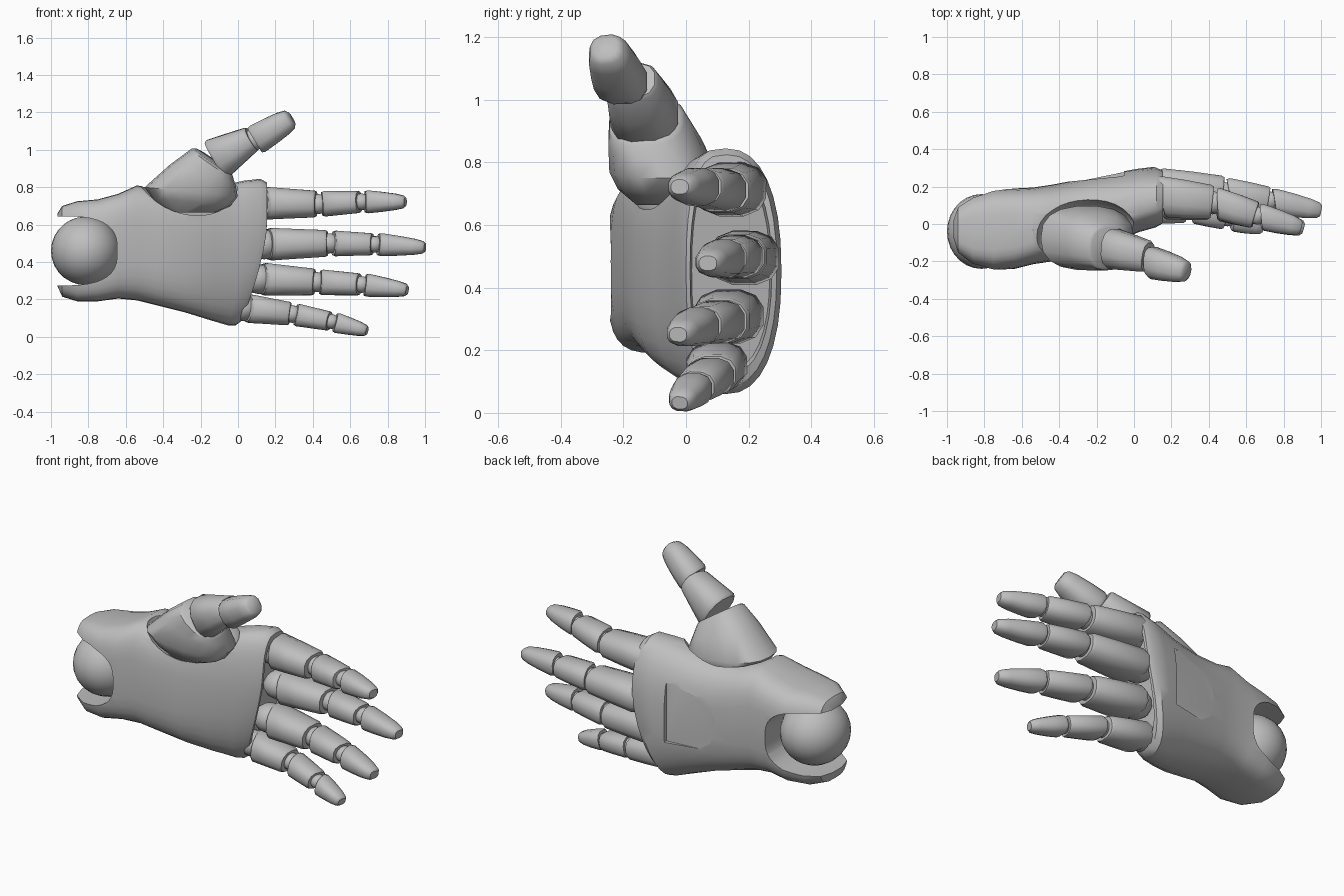
import bpy, bmesh, math
from mathutils import Vector

if "Cube" in bpy.data.objects:
    bpy.data.objects.remove(bpy.data.objects["Cube"])

grey = bpy.data.materials.new("plain_grey")
grey.diffuse_color = (0.52, 0.52, 0.52, 1)
grey.use_nodes = True
grey.node_tree.nodes["Principled BSDF"].inputs["Base Color"].default_value = grey.diffuse_color


def spow(v, p):
    return math.copysign(abs(v) ** p, v)


def finish(ob, angle=40):
    bpy.ops.object.select_all(action='DESELECT')
    bpy.context.view_layer.objects.active = ob
    ob.select_set(True)
    bpy.ops.object.shade_smooth_by_angle(angle=math.radians(angle))


def skin(name, rings):
    """Closed tube through rings of equal point count."""
    bm = bmesh.new()
    loops = [[bm.verts.new(p) for p in r] for r in rings]
    n = len(loops[0])
    for a, b in zip(loops, loops[1:]):
        for i in range(n):
            j = (i + 1) % n
            bm.faces.new((a[i], a[j], b[j], b[i]))
    bm.faces.new(loops[0])
    bm.faces.new(loops[-1])
    bmesh.ops.recalc_face_normals(bm, faces=bm.faces)
    me = bpy.data.meshes.new(name)
    bm.to_mesh(me)
    bm.free()
    ob = bpy.data.objects.new(name, me)
    bpy.context.collection.objects.link(ob)
    me.materials.append(grey)
    return ob


def ring(c, normal, ay, bz, n=14, p=0.8):
    """Rounded section at c; ay is the half size near y, bz the other one."""
    c, nrm = Vector(c), Vector(normal).normalized()
    u = Vector((0, 1, 0))
    u = (u - nrm * nrm.dot(u)).normalized()
    v = nrm.cross(u)
    pts = []
    for i in range(n):
        t = 2 * math.pi * (i + 0.5) / n
        pts.append(c + u * ay * spow(math.cos(t), p) + v * bz * spow(math.sin(t), p))
    return pts


def ball(name, c, r, seg=24):
    bpy.ops.mesh.primitive_uv_sphere_add(segments=seg, ring_count=seg // 2, location=c)
    ob = bpy.context.object
    ob.name = name
    ob.scale = r
    ob.data.materials.append(grey)
    finish(ob)
    return ob


def cut(ob, cutter):
    m = ob.modifiers.new("cut", 'BOOLEAN')
    m.operation = 'DIFFERENCE'
    m.object = cutter
    cutter.hide_render = True
    bpy.context.view_layer.update()
    bpy.context.view_layer.objects.active = ob
    bpy.ops.object.modifier_apply(modifier=m.name)
    bpy.data.objects.remove(cutter)


# Palm: D-shaped sections from wrist to knuckles
# (x, z low, z high, y front, y back, skew, squareness)
stations = [
    (-0.965, 0.27, 0.66, -0.10, 0.05, 0, 0.6),
    (-0.94, 0.215, 0.70, -0.17, 0.11, 0, 0.55),
    (-0.86, 0.19, 0.725, -0.225, 0.155, 0, 0.5),
    (-0.75, 0.19, 0.735, -0.25, 0.185, 0, 0.5),
    (-0.64, 0.205, 0.765, -0.24, 0.19, 0, 0.55),
    (-0.54, 0.195, 0.81, -0.215, 0.195, 0, 0.6),
    (-0.44, 0.17, 0.79, -0.20, 0.21, 0, 0.65),
    (-0.28, 0.13, 0.78, -0.165, 0.24, 0, 0.7),
    (-0.12, 0.09, 0.80, -0.105, 0.27, 0.03, 0.8),
    (0.03, 0.06, 0.835, -0.045, 0.295, 0.07, 0.85),
    (0.12, 0.06, 0.845, -0.02, 0.305, 0.12, 0.85),
    (0.155, 0.085, 0.825, 0.0, 0.29, 0.13, 0.85),
]


def palm_ring(x, z0, z1, yf, yb, skew, p, n=32, shrink=1, push=0):
    pts, zc, hz, ym = [], (z0 + z1) / 2, (z1 - z0) / 2, yf + 0.45 * (yb - yf)
    for i in range(n):
        t = 2 * math.pi * i / n
        c, s = math.cos(t), math.sin(t)
        y = ym + shrink * ((yb - ym) * spow(s, p) if s > 0 else (ym - yf) * spow(s, min(p, 0.65)))
        z = zc + shrink * hz * spow(c, p)
        pts.append(Vector((x - push - skew * max(0, (0.6 - z) / 0.5) ** 1.5, y, z)))
    return pts


rings = [palm_ring(*s) for s in stations]
rings.append(palm_ring(*stations[-1], shrink=0.9))
rings.append(palm_ring(*stations[-1], shrink=0.86, push=0.04))   # knuckle recess
palm = skin("palm", rings)


# Wrist fork opening: a rounded block through the palm from front to back
def fork_ring(y):
    return [Vector((-0.95 + 0.305 * spow(math.cos(t), 0.7), y, 0.46 + 0.185 * spow(math.sin(t), 0.7)))
            for t in (2 * math.pi * (i + 0.5) / 40 for i in range(40))]


cut(palm, skin("fork_cutter", [fork_ring(-0.5), fork_ring(0.5)]))
# Thumb hollow
cut(palm, ball("thumb_hollow", (-0.25, -0.07, 0.84), (0.275, 0.215, 0.2), 32))
# Shallow panel on the back of the hand
bpy.ops.mesh.primitive_cube_add(size=1, location=(-0.27, 0.335, 0.48), rotation=(0, 0, 0.1))
panel = bpy.context.object
panel.scale = (0.42, 0.2, 0.34)
cut(palm, panel)
finish(palm, 35)

# Wrist ball
ball("wrist_ball", (-0.815, -0.04, 0.46), (0.185, 0.2, 0.183), 28)


def segment(name, p0, p1, s0, s1, tip=False, tilt=0.35):
    """Finger segment; the start is tilted so it opens on the palm side."""
    p0, p1 = Vector(p0), Vector(p1)
    d = (p1 - p0).normalized()
    steps = [(0, 0.9), (0.07, 1), (0.5, 1), (0.95, 1), (1, 0.92)]
    if tip:
        steps = [(0, 0.9), (0.08, 1), (0.4, 1.02), (0.75, 1), (0.94, 0.88), (1, 0.62)]
    out = []
    for t, k in steps:
        n = d + Vector((0, tilt * (1 - t) ** 2, 0))
        out.append(ring(p0.lerp(p1, t), n, k * (s0[0] + (s1[0] - s0[0]) * t),
                        k * (s0[1] + (s1[1] - s0[1]) * t), 12))
    finish(skin(name, out))


# Fingers: joint centres from knuckle to tip, and a size factor
fingers = {
    "index": ([(0.12, 0.15, 0.715), (0.43, 0.115, 0.71), (0.66, 0.045, 0.722), (0.895, -0.02, 0.722)], 1),
    "middle": ([(0.14, 0.19, 0.495), (0.49, 0.165, 0.5), (0.73, 0.125, 0.495), (1.0, 0.07, 0.478)], 1),
    "ring": ([(0.11, 0.14, 0.31), (0.42, 0.11, 0.293), (0.66, 0.045, 0.28), (0.905, -0.025, 0.25)], 1),
    "little": ([(0.03, 0.10, 0.155), (0.29, 0.085, 0.122), (0.5, 0.03, 0.082), (0.69, -0.02, 0.032)], 0.88),
}
sizes = [((0.118, 0.09), (0.093, 0.073)), ((0.09, 0.071), (0.074, 0.06)), ((0.075, 0.065), (0.047, 0.038))]
for name, (joints, f) in fingers.items():
    for i in range(3):
        a, b = Vector(joints[i]), Vector(joints[i + 1])
        d = (b - a).normalized()
        s0, s1 = [(f * s[0], f * s[1]) for s in sizes[i]]
        end = b if i == 2 else b - d * 0.012
        segment(f"{name}_finger_segment_{i + 1}", a + d * 0.02, end, s0, s1, i == 2)
        r = f * (0.09, 0.06, 0.05)[i]
        ball(f"{name}_finger_joint_{i + 1}", a, (r, r, r * 0.9), 14)

# Thumb base, sitting in the hollow
finish(skin("thumb_base", [
    ring((-0.25, -0.06, 0.665), (0, 0, 1), 0.10, 0.13, 18),
    ring((-0.25, -0.065, 0.72), (0.1, 0, 1), 0.155, 0.21, 18),
    ring((-0.25, -0.075, 0.775), (0.1, 0, 1), 0.172, 0.25, 18),
    ring((-0.19, -0.1, 0.865), (0.3, 0, 1), 0.15, 0.185, 18),
    ring((-0.137, -0.125, 0.93), (0.57, -0.1, 0.82), 0.122, 0.135, 18),
    ring((-0.13, -0.127, 0.938), (0.57, -0.1, 0.82), 0.108, 0.12, 18)]))
# Thumb segments
segment("thumb_segment_1", (-0.122, -0.13, 0.945), (0.075, -0.175, 1.06), (0.113, 0.122), (0.085, 0.07), tilt=0.1)
ball("thumb_joint", (0.085, -0.185, 1.055), (0.06, 0.06, 0.06), 14)
segment("thumb_segment_2", (0.09, -0.205, 1.05), (0.285, -0.257, 1.168), (0.09, 0.085), (0.062, 0.062), True, 0.2)
